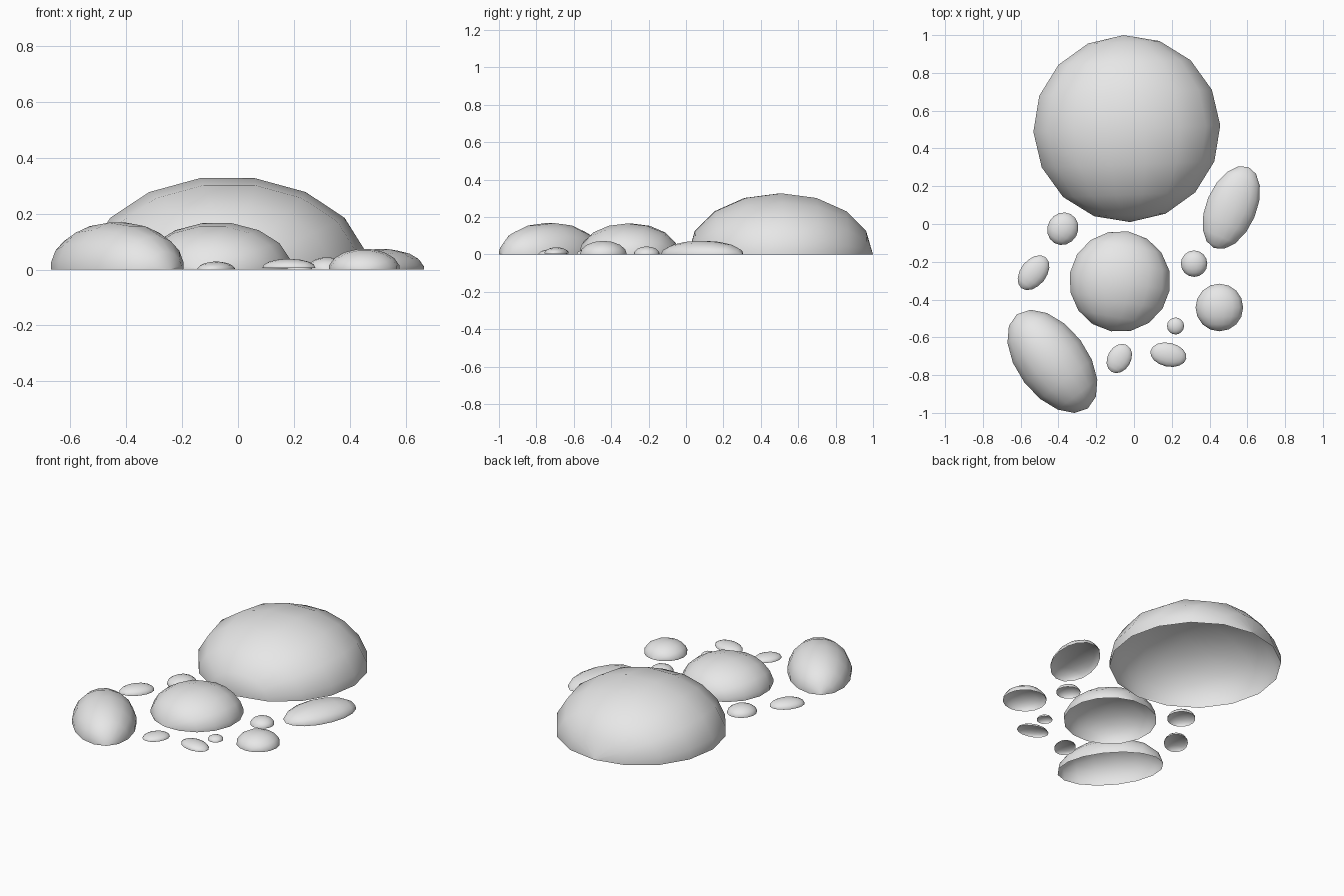
import bpy, bmesh, math
from mathutils import Matrix

if "Cube" in bpy.data.objects:
    bpy.data.objects.remove(bpy.data.objects["Cube"])

stone = bpy.data.materials.new("light_grey_stone")
stone.diffuse_color = (0.8, 0.8, 0.8, 1)
stone.use_nodes = True
stone.node_tree.nodes["Principled BSDF"].inputs["Base Color"].default_value = stone.diffuse_color

SEG = 16
FLAT = math.cos(math.pi / SEG)   # a flat facet sits on top of each dome


def dome(name, x, y, length, width, height, angle=90, z=0.0):
    """Open half-ellipsoid; angle is the direction of its long axis in plan."""
    bm = bmesh.new()
    bmesh.ops.create_uvsphere(bm, u_segments=SEG, v_segments=8, radius=1)
    # lay the poles along local y, with a facet facing up
    turn = Matrix.Rotation(math.pi / 2, 4, 'X') @ Matrix.Rotation(math.pi / SEG, 4, 'Z')
    bmesh.ops.transform(bm, matrix=turn, verts=bm.verts)
    bmesh.ops.scale(bm, vec=(width / FLAT, length, height / FLAT), verts=bm.verts)
    # remove the lower half and leave the underside open
    bmesh.ops.bisect_plane(bm, geom=bm.verts[:] + bm.edges[:] + bm.faces[:],
                           plane_co=(0, 0, 0), plane_no=(0, 0, 1), clear_inner=True)
    for f in bm.faces:
        f.smooth = True
    me = bpy.data.meshes.new(name)
    bm.to_mesh(me)
    bm.free()
    me.materials.append(stone)
    ob = bpy.data.objects.new(name, me)
    ob.location = (x, y, z)
    ob.rotation_euler.z = math.radians(angle - 90)
    bpy.context.collection.objects.link(ob)


# large boulders
dome("large_boulder", -0.038, 0.505, 0.495, 0.495, 0.327, 92)
dome("middle_boulder", -0.075, -0.304, 0.268, 0.268, 0.166, 80)
dome("left_boulder", -0.432, -0.727, 0.312, 0.186, 0.168, 127)
# medium stones
dome("long_stone", 0.515, 0.087, 0.233, 0.133, 0.073, 67)
dome("round_stone", 0.452, -0.442, 0.126, 0.126, 0.073)
# pebbles
pebbles = [
    (-0.377, -0.025, 0.088, 0.081, 0.047, 60, 0),
    (-0.532, -0.258, 0.104, 0.069, 0.038, 52, 0),
    (-0.078, -0.712, 0.082, 0.062, 0.028, 60, 0),
    (0.182, -0.692, 0.097, 0.063, 0.032, -12, 0.006),
    (0.220, -0.540, 0.045, 0.045, 0.026, 90, 0),
    (0.318, -0.210, 0.070, 0.070, 0.043, 90, 0),
]
for i, p in enumerate(pebbles, 1):
    dome(f"pebble_{i}", *p)
